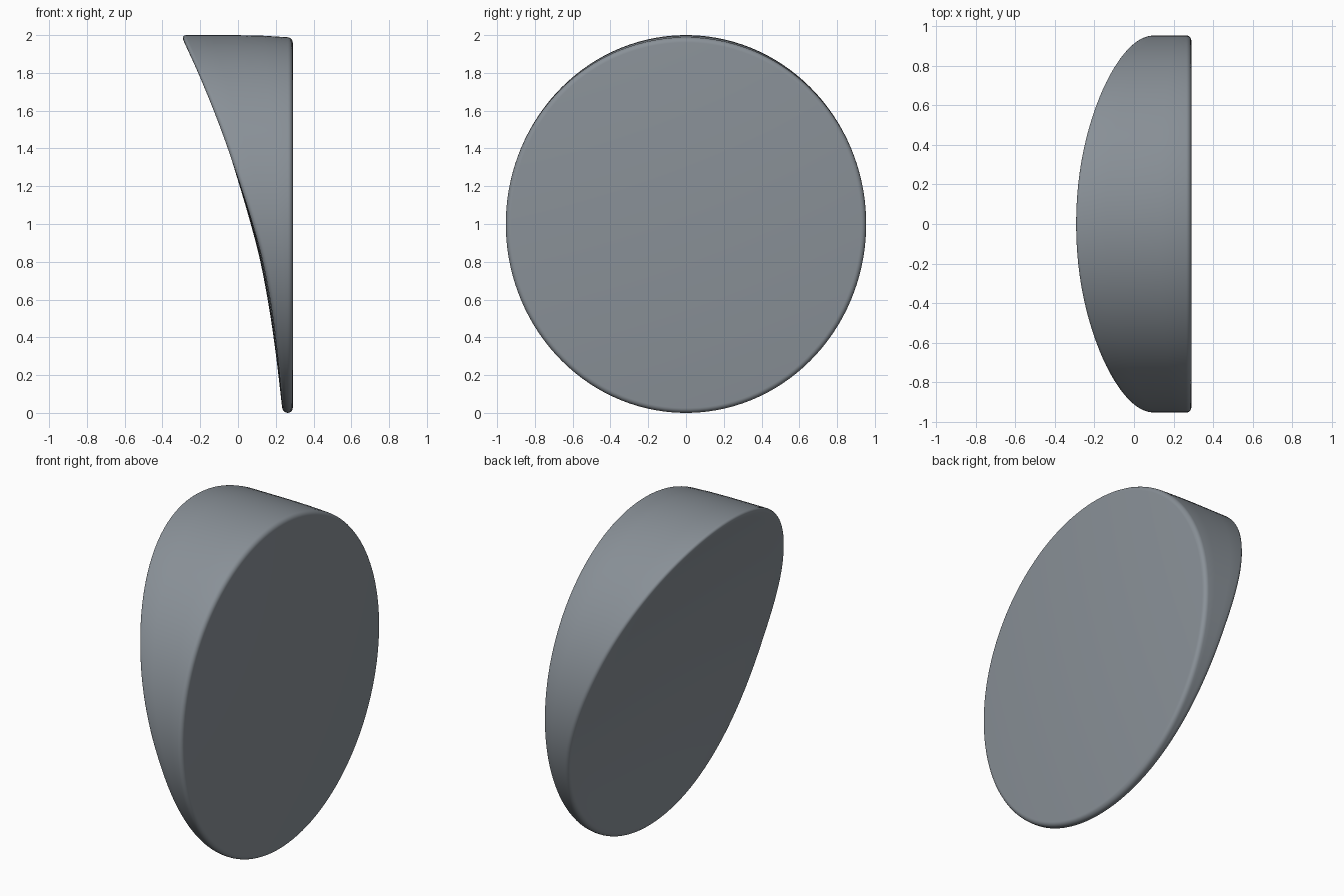
import bpy, bmesh, math

if "Cube" in bpy.data.objects:
    bpy.data.objects.remove(bpy.data.objects["Cube"])

N = 128          # points round the rim
M = 12           # divisions across the curved face
RY, RZ = 0.954, 1.0
RIGHT = 0.29     # flat face position
R = 0.026        # rounded edge radius

# rim of the curved face: x as a function of z
PROFILE = [(0.0, 0.237), (0.3, 0.21), (0.55, 0.178), (0.8, 0.131), (1.0, 0.077),
           (1.235, 0.002), (1.5, -0.09), (1.77, -0.198), (2.0, -0.302)]


def curved_x(z):
    z = min(max(z, 0.0), 2.0)
    i = max(k for k in range(len(PROFILE) - 1) if PROFILE[k][0] <= z)

    def slope(k):
        a, b = PROFILE[max(k - 1, 0)], PROFILE[min(k + 1, len(PROFILE) - 1)]
        return (b[1] - a[1]) / (b[0] - a[0])
    (z0, x0), (z1, x1) = PROFILE[i], PROFILE[i + 1]
    h = z1 - z0
    t = (z - z0) / h
    return ((2*t**3 - 3*t**2 + 1) * x0 + (t**3 - 2*t**2 + t) * h * slope(i)
            + (3*t**2 - 2*t**3) * x1 + (t**3 - t**2) * h * slope(i + 1))


bm = bmesh.new()


def ring(inset, blend, offset):
    """Closed rim loop between the curved face (blend 0) and flat face (blend 1)."""
    loop = []
    for k in range(N):
        a = 2 * math.pi * (k + 0.5) / N + math.pi / 2
        y = (RY - inset) * math.cos(a)
        z = 1 + (RZ - inset) * math.sin(a)
        lo, hi = curved_x(z) + R, RIGHT - R
        x = lo + (hi - lo) * blend + offset
        z -= 0.16 * max(x, 0) ** 2 * max(math.sin(a), 0) ** 2
        loop.append(bm.verts.new((x, y, z)))
    return loop


# rounded edge, side wall, rounded edge
arc = [math.pi / 2 * i / 5 for i in range(6)]
rings = [ring(R * (1 - math.sin(t)), 0, -R * math.cos(t)) for t in arc]
rings += [ring(0, b, 0) for b in (0.25, 0.5, 0.75)]
rings += [ring(R * (1 - math.cos(t)), 1, R * math.sin(t)) for t in arc]
for p, q in zip(rings, rings[1:]):
    for k in range(N):
        j = (k + 1) % N
        bm.faces.new((p[k], p[j], q[j], q[k]))


# curved face: rows across the rim, bulging slightly in the lower half
def row(a, b):
    bulge = 0.013 * math.sin(math.pi * min(a.co.z / 1.35, 1))
    pts = [a]
    for i in range(1, M):
        t = i / M
        co = a.co.lerp(b.co, t)
        co.x -= bulge * 4 * t * (1 - t)
        pts.append(bm.verts.new(co))
    return pts + [b]


c = rings[0]
rows = [row(c[k], c[N - 1 - k]) for k in range(N // 2)]
for p, q in zip(rows, rows[1:]):
    for i in range(M):
        bm.faces.new((p[i], p[i + 1], q[i + 1], q[i]))
bm.faces.new(rows[0][:1] + rows[0][:0:-1])
bm.faces.new(rows[-1])

# flat face
bm.faces.new(rings[-1])

bmesh.ops.recalc_face_normals(bm, faces=bm.faces[:])
mesh = bpy.data.meshes.new("wedge_disc")
bm.to_mesh(mesh)
bm.free()
obj = bpy.data.objects.new("wedge_disc", mesh)
bpy.context.collection.objects.link(obj)

# slate colour and smooth shading
mat = bpy.data.materials.new("slate")
mat.diffuse_color = (0.25, 0.28, 0.31, 1)
mat.use_nodes = True
mat.node_tree.nodes["Principled BSDF"].inputs["Base Color"].default_value = mat.diffuse_color
mesh.materials.append(mat)
bpy.context.view_layer.objects.active = obj
obj.select_set(True)
bpy.ops.object.shade_smooth_by_angle(angle=math.radians(35))
